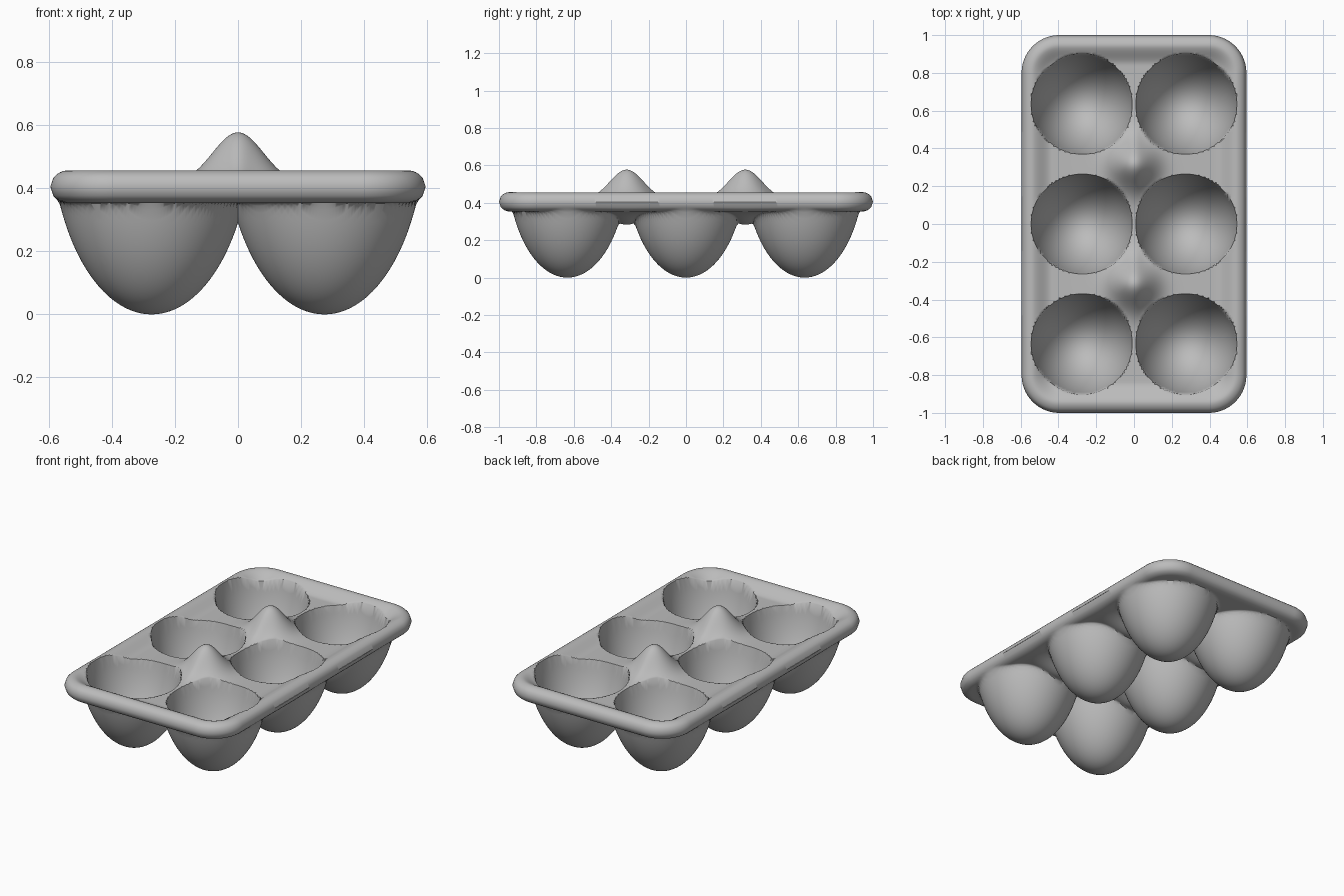
import bpy, bmesh, math

cube = bpy.data.objects.get("Cube")
if cube:
    bpy.data.objects.remove(cube, do_unlink=True)

# Main dimensions
HALF_X, HALF_Y, CORNER = 0.595, 1.0, 0.2
NX, NY = 120, 200
STEP = 2 * HALF_Y / NY
RIM_Z, RIM_H, RIM_W = 0.405, 0.052, 0.06
CUP_X, CUP_Y = 0.274, 0.634
PEAK_Y = CUP_Y / 2
INNER_R, INNER_H, FLOOR = 0.277, 0.55, 0.025
OUTER_R, OUTER_H = 0.32, 0.6


def gauss(value, width):
    return math.exp(-(value / width) ** 2)


def smoothstep(a, b, value):
    t = min(max((value - a) / (b - a), 0), 1)
    return t * t * (3 - 2 * t)


def smooth_min(a, b, k):
    h = max(k - abs(a - b), 0) / k
    return min(a, b) - h * h * k / 4


def bowl(r, radius, height):
    """Height of a half ellipsoid above its lowest point."""
    return height * (1 - math.sqrt(1 - (r / radius) ** 2)) if r < radius else 9


def rounded(a, b):
    """Bend the corners of a rectangle into quarter circles."""
    u, v = abs(a) - HALF_X + CORNER, abs(b) - HALF_Y + CORNER
    if u > 0 and v > 0:
        k = max(u, v) / math.hypot(u, v)
        a = math.copysign(HALF_X - CORNER + u * k, a)
        b = math.copysign(HALF_Y - CORNER + v * k, b)
    return a, b


def nearest_cup(x, y):
    cx = math.copysign(CUP_X, x)
    cy = min((-CUP_Y, 0, CUP_Y), key=lambda c: abs(y - c))
    return cx, cy, math.hypot(x - cx, y - cy)


def rim_bulge(d):
    t = max(1 - d / RIM_W, 0)
    return RIM_H * math.sqrt(1 - t * t)


def deck_height(x, y, d):
    """Rolled rim, lower deck, two peaks and the ridge that joins them."""
    dy = abs(y) - PEAK_Y
    z = RIM_Z + rim_bulge(d) - 0.045 * smoothstep(0.05, 0.16, d)
    z += 0.165 * gauss(math.hypot(x, dy), 0.115)
    return z + 0.04 * gauss(x, 0.04) * (gauss(dy, 0.17) - gauss(dy, 0.1))


def top_point(x, y, d):
    z = deck_height(x, y, d)
    cx, cy, r = nearest_cup(x, y)
    # Pull points next to a cup edge onto it, so the edge is clean
    t = 1 - min((z - FLOOR) / INNER_H, 1)
    edge = INNER_R * math.sqrt(1 - t * t)
    if d > STEP and abs(x) > STEP / 2 and abs(r - edge) < 0.48 * STEP:
        return cx + (x - cx) * edge / r, cy + (y - cy) * edge / r, z
    return x, y, min(z, FLOOR + bowl(r, INNER_R, INNER_H))


def bottom_point(x, y, d):
    # Flange underside, dropping into webs between neighbouring cups
    web = gauss(abs(y) - PEAK_Y, 0.12) * gauss(abs(x) - CUP_X, 0.15)
    flange = RIM_Z - rim_bulge(d) - 0.07 * web
    cup = bowl(nearest_cup(x, y)[2], OUTER_R, OUTER_H)
    return x, y, smooth_min(flange, cup, 0.025)


def add_sheet(bm, point, flip):
    rows = []
    for j in range(NY + 1):
        row = []
        for i in range(NX + 1):
            a = HALF_X * (2 * i / NX - 1)
            b = HALF_Y * (2 * j / NY - 1)
            d = max(min(HALF_X - abs(a), HALF_Y - abs(b)), 0)
            row.append(bm.verts.new(point(*rounded(a, b), d)))
        rows.append(row)
    for low, high in zip(rows, rows[1:]):
        for i in range(NX):
            quad = [low[i], low[i + 1], high[i + 1], high[i]]
            bm.faces.new(quad[::-1] if flip else quad)


# Molded tray: upper and lower sheets joined along the rim
bm = bmesh.new()
add_sheet(bm, top_point, False)
add_sheet(bm, bottom_point, True)
bmesh.ops.remove_doubles(bm, verts=[v for v in bm.verts if v.is_boundary], dist=0.0001)
mesh = bpy.data.meshes.new("egg_tray")
bm.to_mesh(mesh)
bm.free()
tray = bpy.data.objects.new("egg_tray", mesh)
bpy.context.collection.objects.link(tray)

# Plain grey pulp
pulp = bpy.data.materials.new("grey_pulp")
pulp.use_nodes = True
colour = (0.5, 0.5, 0.5, 1)
pulp.diffuse_color = colour
shader = next(n for n in pulp.node_tree.nodes if n.type == 'BSDF_PRINCIPLED')
shader.inputs["Base Color"].default_value = colour
mesh.materials.append(pulp)

bpy.ops.object.select_all(action='DESELECT')
tray.select_set(True)
bpy.context.view_layer.objects.active = tray
bpy.ops.object.shade_smooth_by_angle(angle=math.radians(50))
